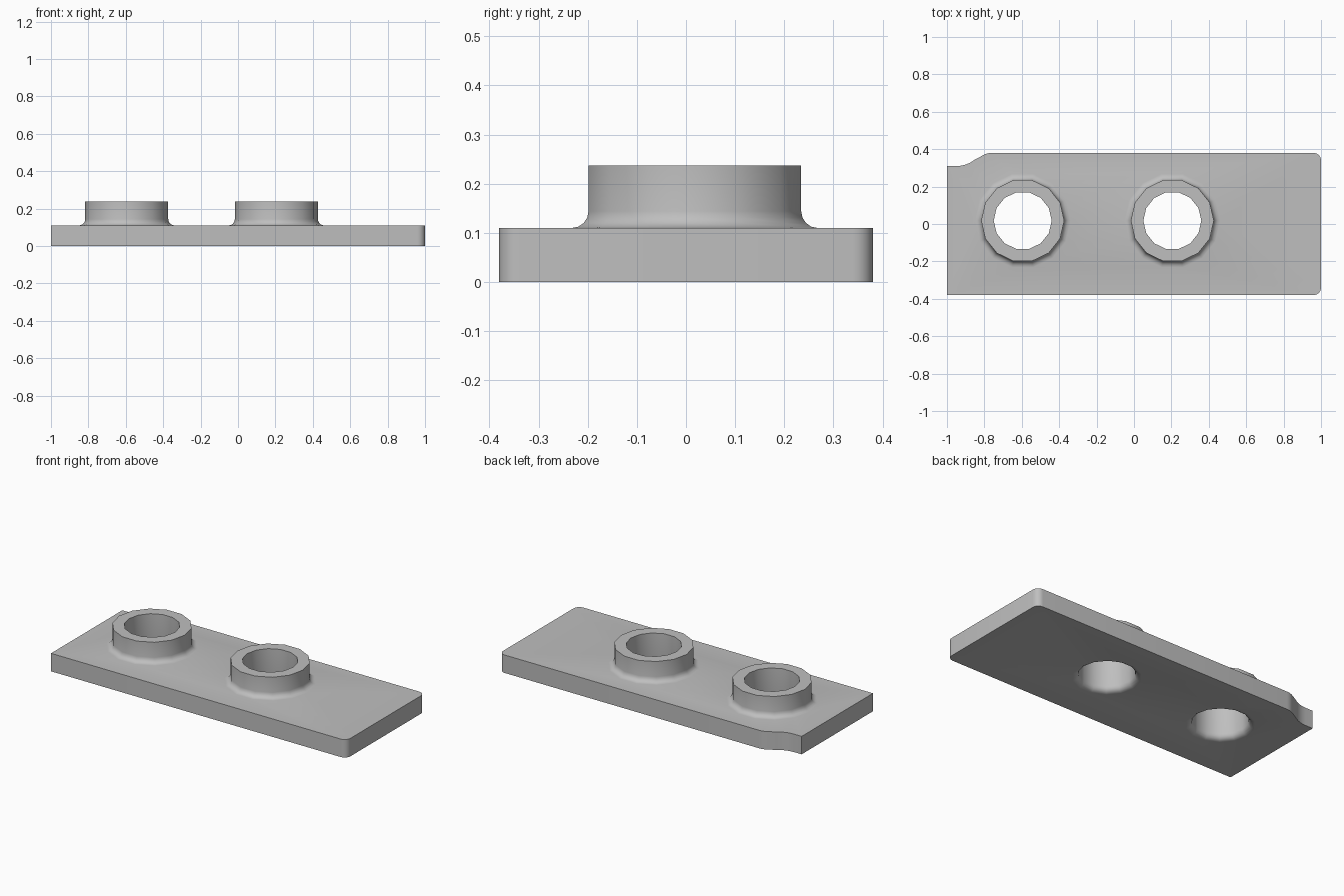
import bpy, bmesh, math
from math import cos, sin, pi

if "Cube" in bpy.data.objects:
    bpy.data.objects.remove(bpy.data.objects["Cube"], do_unlink=True)

PLATE_TOP, BOSS_TOP = 0.11, 0.237
BORE, WALL, FILLET = 0.155, 0.222, 0.034
SIDES, STEPS = 14, 4
BOSSES = [(-0.595, 0.018), (0.205, 0.018)]


def arc(cx, cy, r, start, end, steps):
    angles = [start + (end - start) * i / steps for i in range(steps + 1)]
    return [(cx + r * cos(a), cy + r * sin(a)) for a in angles]


def ring(bm, points, z):
    return [bm.verts.new((x, y, z)) for x, y in points]


def bridge(bm, a, b):
    for i in range(len(a)):
        j = (i + 1) % len(a)
        bm.faces.new((a[i], a[j], b[j], b[i]))


def fill(bm, loops):
    edges = [bm.edges.get((l[i - 1], l[i])) for l in loops for i in range(len(l))]
    bmesh.ops.triangle_fill(bm, edges=edges, use_beauty=True)


# Plate outline: two rounded corners on the left, a curved notch at the back right
outline = [(-1, -0.38)]
outline += arc(0.96, -0.34, 0.04, -pi / 2, 0, 6)
outline += arc(0.96, 0.34, 0.04, 0, pi / 2, 6)
outline += arc(-0.76, 0.28, 0.1, pi / 2, pi / 2 + 0.6, 4)
outline += arc(-0.95, 0.47, 0.16, -0.92, -pi / 2, 5)
outline += [(-1, 0.31)]

# Boss section (radius, height): rounded bore mouth, bore, rim, wall, flared foot
section = arc(BORE + FILLET, FILLET, FILLET, -pi / 2, -pi, STEPS)
section += [(BORE, BOSS_TOP), (WALL, BOSS_TOP)]
section += arc(WALL + FILLET, PLATE_TOP + FILLET, FILLET, pi, pi * 1.5, STEPS)

bm = bmesh.new()
bottom, top = ring(bm, outline, 0), ring(bm, outline, PLATE_TOP)
bridge(bm, bottom, top)
bottom_loops, top_loops = [bottom], [top]
for cx, cy in BOSSES:
    loops = []
    for radius, z in section:
        circle = arc(cx, cy, radius, 0, 2 * pi, SIDES)[:-1]
        loops.append(ring(bm, circle, z))
    for a, b in zip(loops, loops[1:]):
        bridge(bm, a, b)
    bottom_loops.append(loops[0])
    top_loops.append(loops[-1])
fill(bm, bottom_loops)
fill(bm, top_loops)
bmesh.ops.recalc_face_normals(bm, faces=bm.faces)

mesh = bpy.data.meshes.new("mounting_plate")
bm.to_mesh(mesh)
bm.free()
plate = bpy.data.objects.new("mounting_plate", mesh)
bpy.context.collection.objects.link(plate)

# Plain grey metal
grey = bpy.data.materials.new("grey_metal")
grey.use_nodes = True
colour = (0.52, 0.52, 0.52, 1)
grey.diffuse_color = colour
grey.node_tree.nodes["Principled BSDF"].inputs["Base Color"].default_value = colour
mesh.materials.append(grey)

bpy.ops.object.select_all(action="DESELECT")
plate.select_set(True)
bpy.context.view_layer.objects.active = plate
bpy.ops.object.shade_smooth_by_angle(angle=math.radians(32))
